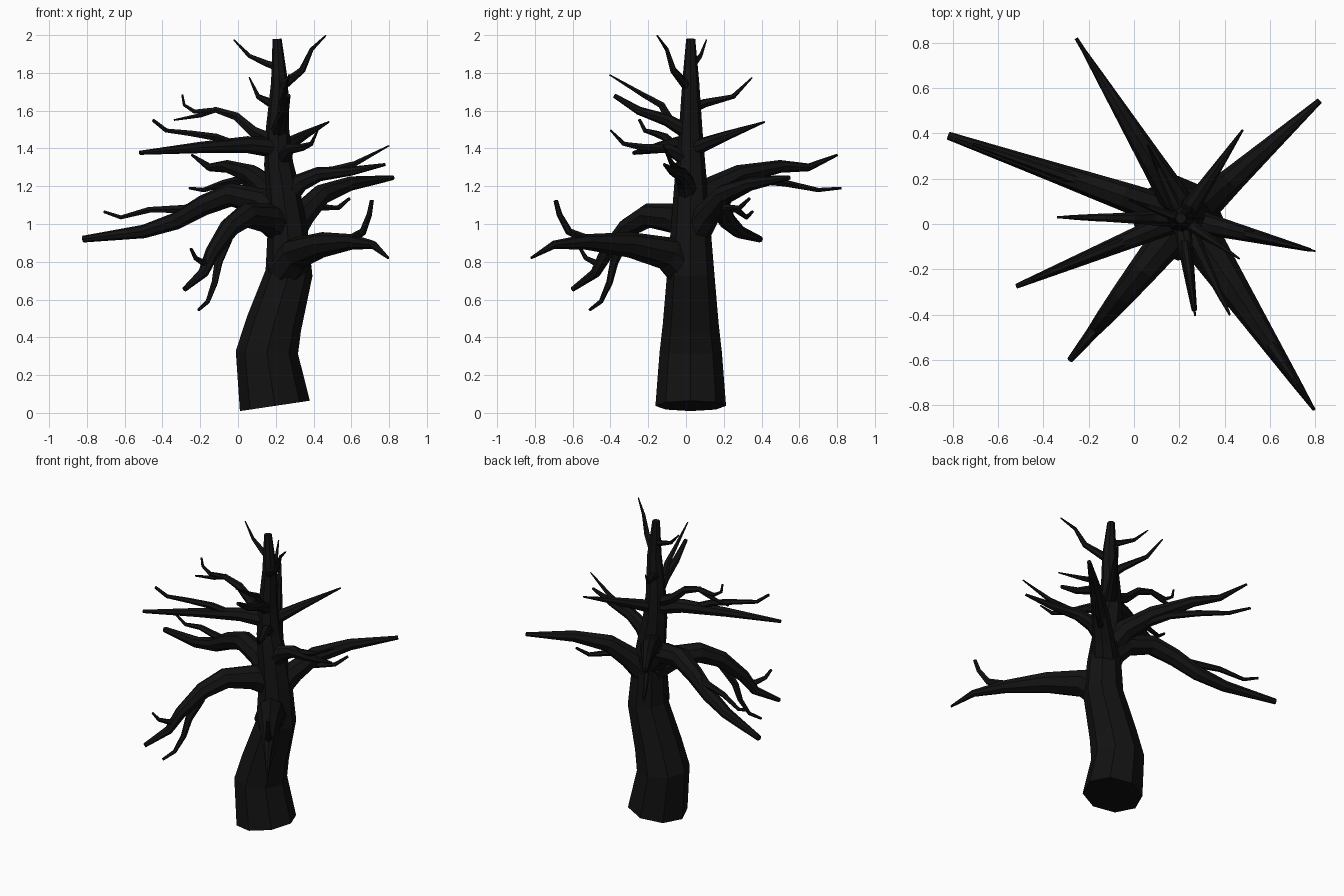
import bpy, bmesh, math
from mathutils import Vector

bark = bpy.data.materials.new("dark_bark")
bark.diffuse_color = (0.006, 0.006, 0.006, 1)


def add_tube(bm, pts, radii, side, sides):
    """Closed faceted tube along a path lying in the plane with normal 'side'."""
    rings = []
    for i, p in enumerate(pts):
        before = (p - pts[i - 1]).normalized() if i > 0 else Vector()
        after = (pts[i + 1] - p).normalized() if i < len(pts) - 1 else Vector()
        up = side.cross((before + after).normalized())
        ring = []
        for k in range(sides):
            a = 2 * math.pi * k / sides
            ring.append(bm.verts.new(p + radii[i] * (math.cos(a) * side + math.sin(a) * up)))
        rings.append(ring)
    for lo, hi in zip(rings, rings[1:]):
        for k in range(sides):
            n = (k + 1) % sides
            bm.faces.new((lo[k], lo[n], hi[n], hi[k]))
    bm.faces.new(rings[0][::-1])
    bm.faces.new(rings[-1])


def finish(bm, name):
    bmesh.ops.recalc_face_normals(bm, faces=bm.faces)
    mesh = bpy.data.meshes.new(name)
    bm.to_mesh(mesh)
    bm.free()
    mesh.materials.append(bark)
    bpy.context.collection.objects.link(bpy.data.objects.new(name, mesh))


def branch(name, root, tip, axis, *limbs):
    """Planar branch fan from root to tip (x, y); each limb is
    (start radius, end radius, [(coordinate on axis, z), ...])."""
    root, tip = Vector(root), Vector(tip)
    i = "xy".index(axis)
    d = (tip - root).normalized()
    side = Vector((-d.y, d.x, 0))
    bm = bmesh.new()
    for r0, r1, path in limbs:
        pts = []
        for c, z in path:
            h = root.lerp(tip, (c - root[i]) / (tip[i] - root[i]))
            pts.append(Vector((h.x, h.y, z)))
        run = [0]
        for a, b in zip(pts, pts[1:]):
            run.append(run[-1] + (b - a).length)
        radii = [r0 + (r1 - r0) * s / run[-1] for s in run]
        add_tube(bm, pts, radii, side, 8 if r0 > 0.04 else 6)
    finish(bm, name)


# Trunk: x, z, radius
trunk = [(0.195, 0.037, 0.187), (0.153, 0.32, 0.165), (0.19, 0.47, 0.148),
         (0.27, 0.74, 0.125), (0.262, 0.98, 0.105), (0.235, 1.2, 0.088),
         (0.215, 1.32, 0.077), (0.209, 1.5, 0.062), (0.22, 1.75, 0.045),
         (0.207, 1.98, 0.024)]
bm = bmesh.new()
add_tube(bm, [Vector((x, 0.025, z)) for x, z, r in trunk], [r for x, z, r in trunk],
         Vector((0, 1, 0)), 8)
finish(bm, "trunk")

# Lower heavy branches
branch("front_right_branch", (0.25, 0.0), (0.795, -0.82), "y",
       (0.105, 0.007, [(0.0, 0.75), (-0.1, 0.845), (-0.3, 0.89), (-0.53, 0.905),
                       (-0.7, 0.89), (-0.82, 0.82)]),
       (0.028, 0.012, [(-0.48, 0.9), (-0.62, 0.96), (-0.67, 1.05), (-0.69, 1.125)]))
branch("front_left_branch", (0.23, 0.03), (-0.29, -0.61), "y",
       (0.09, 0.014, [(0.03, 0.98), (-0.06, 1.03), (-0.2, 1.045), (-0.31, 0.98),
                      (-0.42, 0.85), (-0.48, 0.74), (-0.6, 0.655)]),
       (0.03, 0.008, [(-0.32, 0.93), (-0.38, 0.8), (-0.405, 0.69), (-0.45, 0.59),
                      (-0.51, 0.545)]),
       (0.022, 0.008, [(-0.43, 0.8), (-0.48, 0.795), (-0.53, 0.82), (-0.56, 0.87)]))
branch("back_left_branch", (0.22, 0.03), (-0.82, 0.39), "x",
       (0.08, 0.018, [(0.22, 1.02), (0.12, 1.12), (-0.04, 1.155), (-0.18, 1.1),
                      (-0.33, 1.015), (-0.5, 0.96), (-0.82, 0.92)]),
       (0.03, 0.008, [(-0.14, 1.12), (-0.28, 1.08), (-0.47, 1.075), (-0.62, 1.035),
                      (-0.71, 1.065)]))
branch("back_right_branch", (0.25, 0.03), (0.815, 0.54), "x",
       (0.085, 0.013, [(0.25, 0.92), (0.34, 1.05), (0.44, 1.155), (0.6, 1.215),
                       (0.82, 1.245)]),
       (0.028, 0.008, [(0.35, 1.03), (0.42, 1.09), (0.53, 1.085), (0.59, 1.135)]))
branch("back_branch", (0.23, 0.03), (-0.255, 0.82), "y",
       (0.08, 0.007, [(0.03, 1.06), (0.12, 1.18), (0.28, 1.26), (0.5, 1.305),
                      (0.65, 1.3), (0.8, 1.365)]),
       (0.032, 0.008, [(0.2, 1.2), (0.37, 1.235), (0.53, 1.215), (0.7, 1.18),
                       (0.82, 1.19)]))

# Middle branches
branch("right_branch", (0.24, 0.02), (0.8, -0.12), "x",
       (0.06, 0.008, [(0.24, 1.12), (0.33, 1.22), (0.43, 1.265), (0.6, 1.28),
                      (0.78, 1.315)]),
       (0.025, 0.004, [(0.45, 1.27), (0.62, 1.32), (0.8, 1.415)]))
branch("left_branch", (0.22, 0.03), (-0.52, -0.275), "x",
       (0.055, 0.011, [(0.22, 1.4), (0.05, 1.42), (-0.2, 1.405), (-0.52, 1.377)]),
       (0.025, 0.009, [(-0.02, 1.42), (-0.12, 1.46), (-0.25, 1.48), (-0.38, 1.495),
                       (-0.45, 1.55)]))
branch("front_thin_branch", (0.22, 0.02), (0.425, -0.405), "y",
       (0.04, 0.005, [(0.02, 1.33), (-0.1, 1.4), (-0.22, 1.405), (-0.33, 1.425),
                      (-0.4, 1.497)]))
branch("back_straight_branch", (0.22, 0.03), (0.48, 0.415), "x",
       (0.045, 0.005, [(0.22, 1.395), (0.34, 1.465), (0.48, 1.54)]))

# Upper thin branches
branch("upper_left_branch", (0.21, 0.025), (-0.34, 0.03), "x",
       (0.04, 0.005, [(0.21, 1.43), (0.08, 1.49), (-0.01, 1.57), (-0.12, 1.605),
                      (-0.2, 1.575), (-0.34, 1.55)]),
       (0.018, 0.006, [(-0.14, 1.6), (-0.23, 1.595), (-0.285, 1.63), (-0.295, 1.685)]))
branch("upper_front_branch", (0.21, 0.02), (0.27, -0.405), "y",
       (0.042, 0.012, [(0.02, 1.48), (-0.1, 1.55), (-0.25, 1.6), (-0.38, 1.68)]),
       (0.025, 0.004, [(-0.08, 1.54), (-0.13, 1.63), (-0.22, 1.68), (-0.405, 1.79)]))
branch("upper_back_branch", (0.21, 0.025), (0.06, 0.35), "y",
       (0.03, 0.004, [(0.025, 1.61), (0.1, 1.64), (0.25, 1.675), (0.35, 1.775)]))
branch("top_right_twig", (0.21, 0.02), (0.468, -0.155), "x",
       (0.028, 0.004, [(0.22, 1.72), (0.34, 1.815), (0.39, 1.925), (0.465, 1.998)]))
branch("top_left_twig", (0.21, 0.02), (-0.022, 0.108), "x",
       (0.022, 0.004, [(0.21, 1.83), (0.15, 1.85), (0.06, 1.89), (-0.022, 1.975)]))
